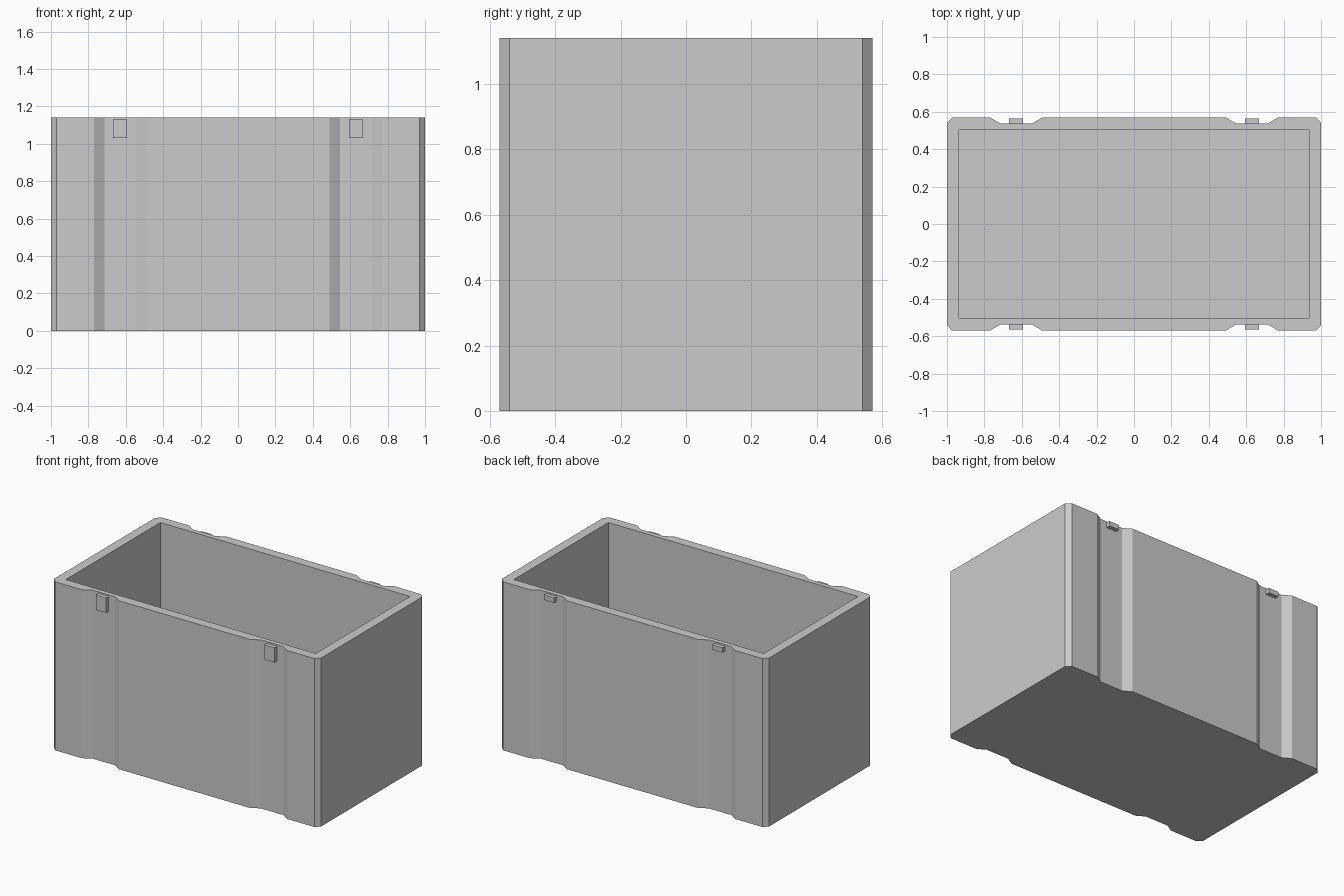
import bpy, bmesh

if "Cube" in bpy.data.objects:
    bpy.data.objects.remove(bpy.data.objects["Cube"])

X, Y, H = 1.0, 0.57, 1.14      # half width, half depth, height
WALL, FLOOR = 0.065, 0.065


def finish(bm, name):
    bmesh.ops.recalc_face_normals(bm, faces=bm.faces)
    mesh = bpy.data.meshes.new(name)
    bm.to_mesh(mesh)
    bm.free()
    obj = bpy.data.objects.new(name, mesh)
    bpy.context.collection.objects.link(obj)
    return obj


# Quarter outline: chamfered corner and one vertical groove
quarter = [(X, Y - 0.03), (X - 0.03, Y), (0.77, Y), (0.715, Y - 0.033),
           (0.545, Y - 0.033), (0.49, Y)]
back = quarter + [(-x, y) for x, y in reversed(quarter)]
outline = back + [(x, -y) for x, y in reversed(back)]

# Open crate: grooved outer wall, flat rim, rectangular cavity
bm = bmesh.new()


def ring(points, z):
    verts = [bm.verts.new((x, y, z)) for x, y in points]
    edges = [bm.edges.new((verts[i - 1], v)) for i, v in enumerate(verts)]
    return verts, edges


def walls(a, b):
    for i in range(len(a)):
        bm.faces.new((a[i - 1], a[i], b[i], b[i - 1]))


ix, iy = X - WALL, Y - WALL
cavity = [(ix, iy), (-ix, iy), (-ix, -iy), (ix, -iy)]
bottom, _ = ring(outline, 0)
top, top_edges = ring(outline, H)
mouth, mouth_edges = ring(cavity, H)
base, _ = ring(cavity, FLOOR)
walls(bottom, top)
walls(mouth, base)
bm.faces.new(bottom)
bm.faces.new(base)
bmesh.ops.triangle_fill(bm, edges=top_edges + mouth_edges, use_beauty=True)
finish(bm, "crate_body")


# Small latch tabs in the grooves: tall on the front, short on the back
def tab(name, x, side, z0, z1):
    bm = bmesh.new()
    bmesh.ops.create_cube(bm, size=1)
    for v in bm.verts:
        v.co = (x + v.co.x * 0.075, side * (0.547 + v.co.y * 0.036),
                (z0 + z1) / 2 + v.co.z * (z1 - z0))
    finish(bm, name)


for label, x in (("left", -0.63), ("right", 0.63)):
    tab("front_tab_" + label, x, -1, 1.03, 1.13)
    tab("back_tab_" + label, x, 1, 1.097, 1.13)
